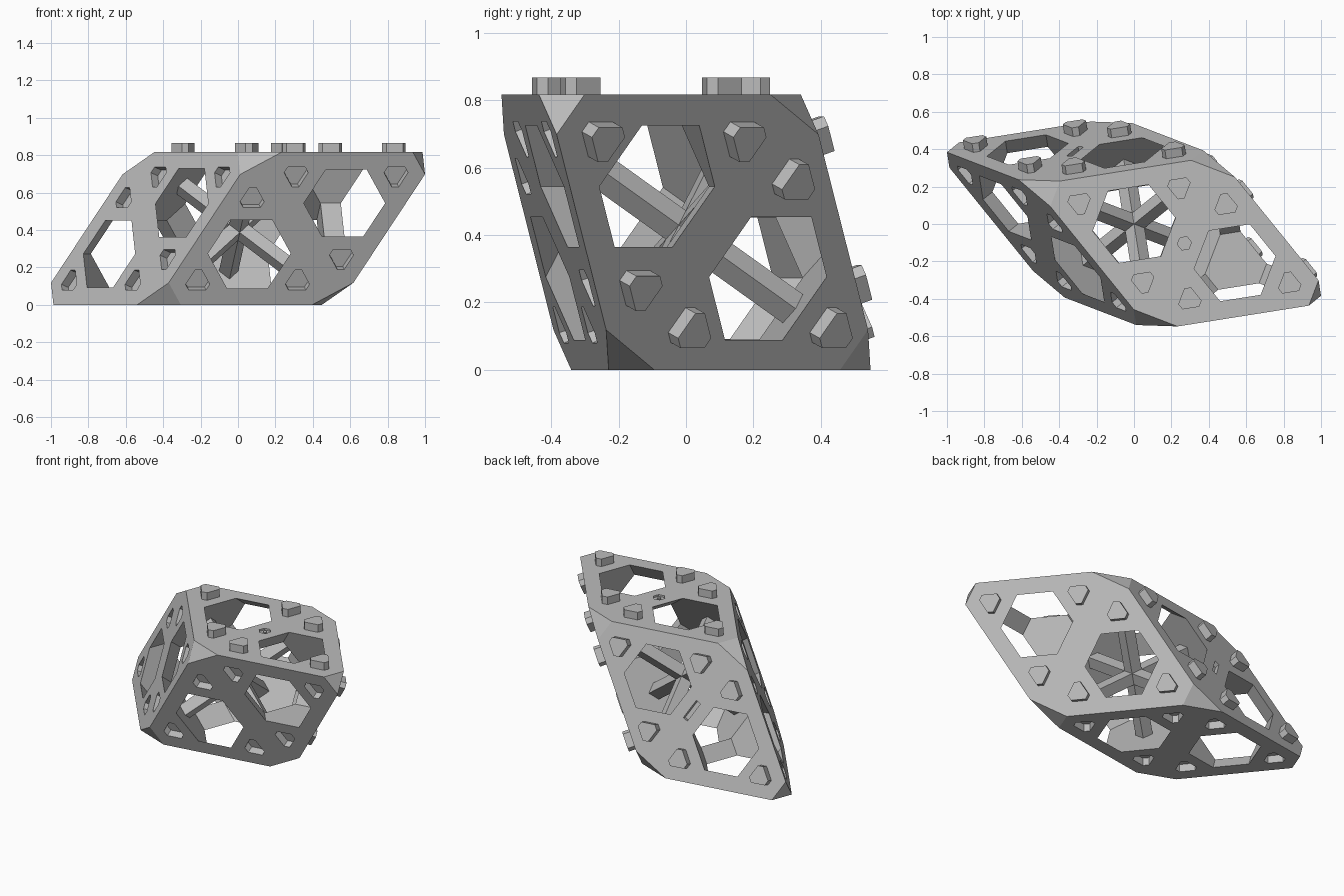
import bpy, bmesh, math
from itertools import combinations, product
from mathutils import Vector

cube = bpy.data.objects.get("Cube")
if cube:
    bpy.data.objects.remove(cube, do_unlink=True)

grey = bpy.data.materials.new("plain grey")
grey.use_nodes = True
grey.diffuse_color = (0.5, 0.5, 0.5, 1)
grey.node_tree.nodes["Principled BSDF"].inputs["Base Color"].default_value = (0.5, 0.5, 0.5, 1)


def polar(deg, z=0.0):
    return Vector((math.cos(math.radians(deg)), math.sin(math.radians(deg)), z))


def hull_object(name, point_sets):
    """One object holding the convex hull of each point set."""
    mesh = bpy.data.meshes.new(name)
    whole = bmesh.new()
    for points in point_sets:
        bm = bmesh.new()
        for p in points:
            bm.verts.new(p)
        bmesh.ops.convex_hull(bm, input=bm.verts[:])
        bmesh.ops.dissolve_limit(bm, angle_limit=0.01, verts=bm.verts[:], edges=bm.edges[:])
        bmesh.ops.recalc_face_normals(bm, faces=bm.faces[:])
        bm.to_mesh(mesh)
        whole.from_mesh(mesh)
        bm.free()
    whole.to_mesh(mesh)
    whole.free()
    mesh.materials.append(grey)
    ob = bpy.data.objects.new(name, mesh)
    bpy.context.scene.collection.objects.link(ob)
    return ob


def cut(target, cutter):
    """Subtract the cutter from the target and discard the cutter."""
    cutter.hide_render = True
    mod = target.modifiers.new("cut", "BOOLEAN")
    mod.operation, mod.solver, mod.object = "DIFFERENCE", "EXACT", cutter
    graph = bpy.context.evaluated_depsgraph_get()
    result = bpy.data.meshes.new_from_object(target.evaluated_get(graph))
    target.modifiers.clear()
    target.data = result
    bpy.data.objects.remove(cutter, do_unlink=True)


def ring(centre, normal, toward, angles, radius):
    side = normal.cross(toward)
    return [centre + (toward * math.cos(math.radians(a)) + side * math.sin(math.radians(a))) * radius
            for a in angles]


def prism(centre, normal, toward, angles, radius, low, high):
    base = ring(centre, normal, toward, angles, radius)
    return [p + normal * h for p in base for h in (low, high)]


# Three edge directions, all at sixty degrees to one another
u, v = polar(-51), polar(9)
w = (u + v) / 3 + Vector((0, 0, math.sqrt(2 / 3)))
centre = Vector((0, 0, w.z / 2))
TRIM, HOLE = 0.145, 0.217
HEXAGON = [30 + 60 * k for k in range(6)]
PEG = [120 * k + d for k in range(3) for d in (-16, 16)]

# Rhombohedral body with clipped corners
corners = []
for signs in product((-1, 1), repeat=3):
    tip = centre + sum((e * s / 2 for e, s in zip((u, v, w), signs)), Vector())
    corners += [tip - e * s * TRIM for e, s in zip((u, v, w), signs)]
body = hull_object("rhombic_frame", [corners])

# Cells: one octahedron between two tetrahedra
axes = [(u + v + w) / 2 - e for e in (u, v, w)]
cells = [[[centre + a * s for a, s in zip(axes, signs)] for signs in product((-1, 1), repeat=3)]]
for s in (-1, 1):
    apex = centre + (u + v + w) * s / 2
    cells.append(list(combinations([apex] + [apex - e * s for e in (u, v, w)], 3)))

pegs, sockets = [], []
long_axis = (u + v + w).normalized()
for triangles in cells:
    mids = [sum(t, Vector()) / 3 for t in triangles]
    cell_mid = sum(mids, Vector()) / len(mids)
    cavity = []
    for tri, mid in zip(triangles, mids):
        normal = (mid - cell_mid).normalized()
        cavity += ring(mid, normal, (tri[0] - mid).normalized(), HEXAGON, HOLE)
        if abs(normal.dot(long_axis)) > 0.9:
            continue
        for corner in tri:
            toward = (corner - mid).normalized()
            spot = mid + toward * 0.312
            if normal.y + normal.z > 0:
                pegs.append(prism(spot, normal, toward, PEG, 0.065, -0.02, 0.05))
            else:
                sockets.append(prism(spot, normal, toward, PEG, 0.067, -0.05, 0.02))
    # Hollow whose hexagonal sides open through the faces
    cut(body, hull_object("cavity_cutter", [[cell_mid + (p - cell_mid) * 1.01 for p in cavity]]))

# Sockets on the receiving sides
cut(body, hull_object("socket_cutter", sockets))

# Shallow button recess on top and slot on the back
back = w.cross(v).normalized()
back = back if back.y > 0 else -back
details = [
    prism(centre + w / 2, Vector((0, 0, 1)), u, range(0, 360, 60), 0.038, -0.012, 0.02),
    prism(centre - u / 2, back, (v - w).normalized(), (14, 166, 194, 346), 0.07, -0.03, 0.02),
]
cut(body, hull_object("detail_cutter", details))
button = hull_object("top_button", [
    prism(centre + w / 2, Vector((0, 0, 1)), u, range(0, 360, 60), 0.014, -0.02, -0.004)])

# Connecting pegs on the mating sides
hull_object("connecting_pegs", pegs)

# Six square spokes crossing at the middle
frame = [a.normalized() for a in axes]
spokes = []
for i in range(3):
    sizes = [0.43 if k == i else 0.037 for k in range(3)]
    spokes.append([centre + sum((f * d * s for f, d, s in zip(frame, sizes, signs)), Vector())
                   for signs in product((-1, 1), repeat=3)])
hull_object("inner_spokes", spokes)
